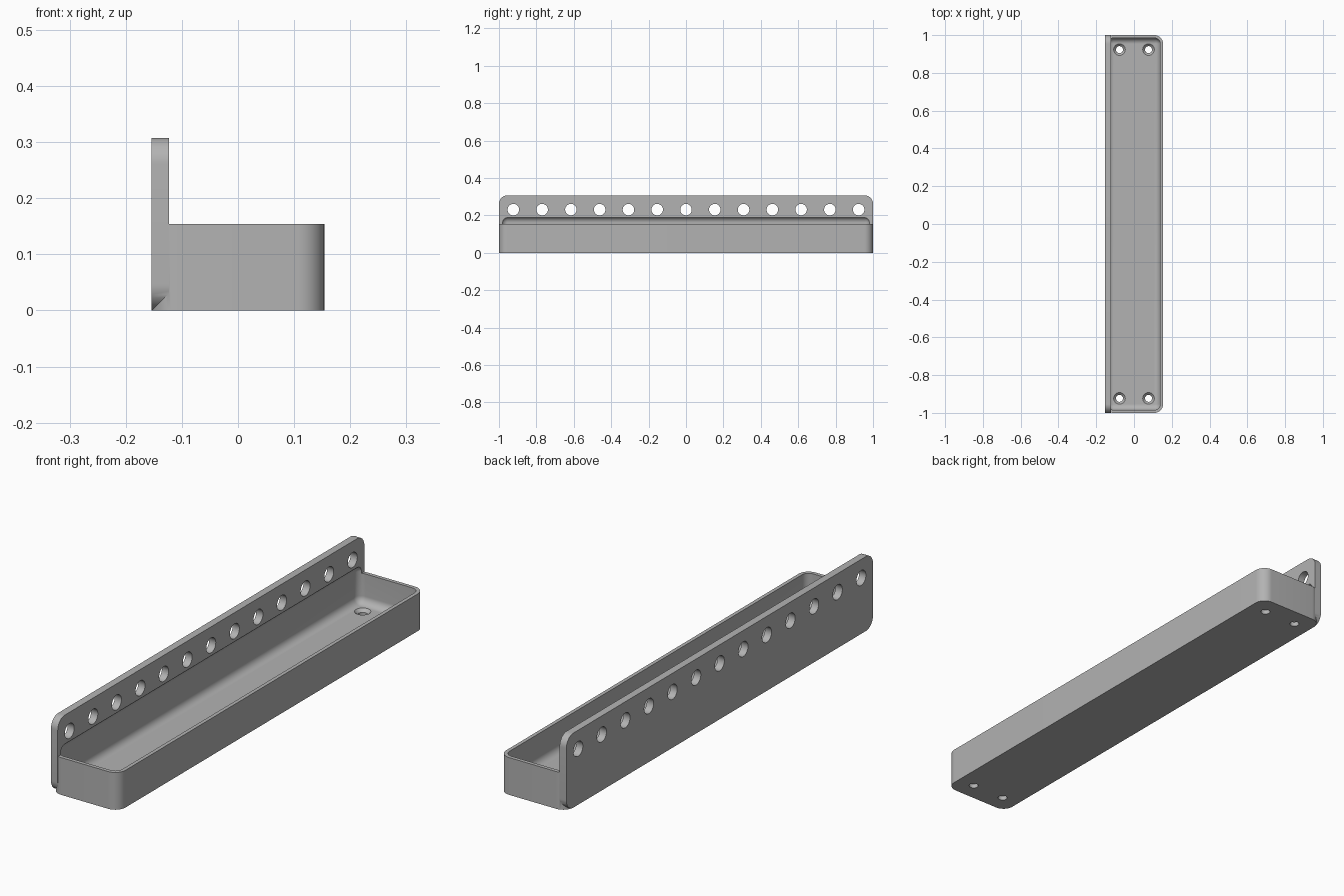
import bpy
import bmesh
import math
from mathutils import Matrix, Vector

cube = bpy.data.objects.get("Cube")
if cube:
    bpy.data.objects.remove(cube, do_unlink=True)

U = 2 / 13            # pitch of the rail holes, also half the tray width
WALL = U / 10
PLATE = U / 5
FLOOR = U / 5
RADIUS = 0.3 * U
HOLE = U / 5


def material(name, value):
    mat = bpy.data.materials.new(name)
    mat.use_nodes = True
    colour = (value, value, value, 1)
    mat.diffuse_color = colour
    mat.node_tree.nodes["Principled BSDF"].inputs["Base Color"].default_value = colour
    return mat


def to_object(bm, name):
    mesh = bpy.data.meshes.new(name)
    bmesh.ops.recalc_face_normals(bm, faces=bm.faces)
    bm.to_mesh(mesh)
    bm.free()
    obj = bpy.data.objects.new(name, mesh)
    bpy.context.collection.objects.link(obj)
    return obj


def rounded_box(name, low, high, radius, axis=None, segments=12):
    """Box with rounded edges: those along one axis, or all of them."""
    low, high = Vector(low), Vector(high)
    bm = bmesh.new()
    bmesh.ops.create_cube(bm, size=1)
    for v in bm.verts:
        v.co = (low + high) / 2 + v.co * (high - low)
    edges = [e for e in bm.edges if axis is None
             or abs((e.verts[0].co - e.verts[1].co)[axis]) > 1e-5]
    bmesh.ops.bevel(bm, geom=edges, offset=radius, segments=segments,
                    profile=0.5, affect='EDGES')
    return to_object(bm, name)


def add_round(bm, centre, r1, r2, depth, turn=Matrix()):
    bmesh.ops.create_cone(bm, cap_ends=True, segments=40, radius1=r1, radius2=r2,
                          depth=depth, matrix=Matrix.Translation(centre) @ turn)


def combine(target, other, operation):
    mod = target.modifiers.new("combine", 'BOOLEAN')
    mod.operation = operation
    mod.solver = 'EXACT'
    mod.object = other
    bpy.context.view_layer.objects.active = target
    bpy.ops.object.modifier_apply(modifier=mod.name)
    bpy.data.objects.remove(other, do_unlink=True)


# Tray body and the upright hole rail along its right side
tray = rounded_box("tray_with_hole_rail", (-U, -1, 0), (U, 1, U), RADIUS, axis=2)
rail = rounded_box("hole_rail", (-U, -1, 0), (PLATE - U, 1, 2 * U), RADIUS, axis=0)
combine(tray, rail, 'UNION')

# Scooped cavity that also bites a little into the rail
cavity = rounded_box("cavity", (WALL - U, WALL - 1, FLOOR),
                     (U - WALL, 1 - WALL, 1.25 * U), RADIUS - WALL)
combine(tray, cavity, 'DIFFERENCE')

# Row of round holes through the rail
bm = bmesh.new()
sideways = Matrix.Rotation(math.pi / 2, 4, 'Y')
for i in range(-6, 7):
    add_round(bm, (PLATE / 2 - U, i * U, 1.5 * U), HOLE, HOLE, 2 * PLATE, sideways)
combine(tray, to_object(bm, "rail_holes"), 'DIFFERENCE')

# Countersunk screw holes in the floor corners
screws = [(sx * U / 2, sy * 6 * U) for sx in (-1, 1) for sy in (-1, 1)]
shafts, sinks = bmesh.new(), bmesh.new()
SHAFT = 0.6 * HOLE
for x, y in screws:
    add_round(shafts, (x, y, FLOOR / 2), SHAFT, SHAFT, 2 * FLOOR)
    add_round(sinks, (x, y, FLOOR), SHAFT, 2 * HOLE - SHAFT, 2 * (HOLE - SHAFT))
combine(tray, to_object(shafts, "screw_shafts"), 'DIFFERENCE')
combine(tray, to_object(sinks, "countersinks"), 'DIFFERENCE')

# Finish: one grey, smooth curves with crisp edges
tray.data.materials.clear()
tray.data.materials.append(material("grey", 0.45))
bpy.ops.object.select_all(action='DESELECT')
tray.select_set(True)
bpy.context.view_layer.objects.active = tray
bpy.ops.object.shade_smooth_by_angle(angle=math.radians(30))
